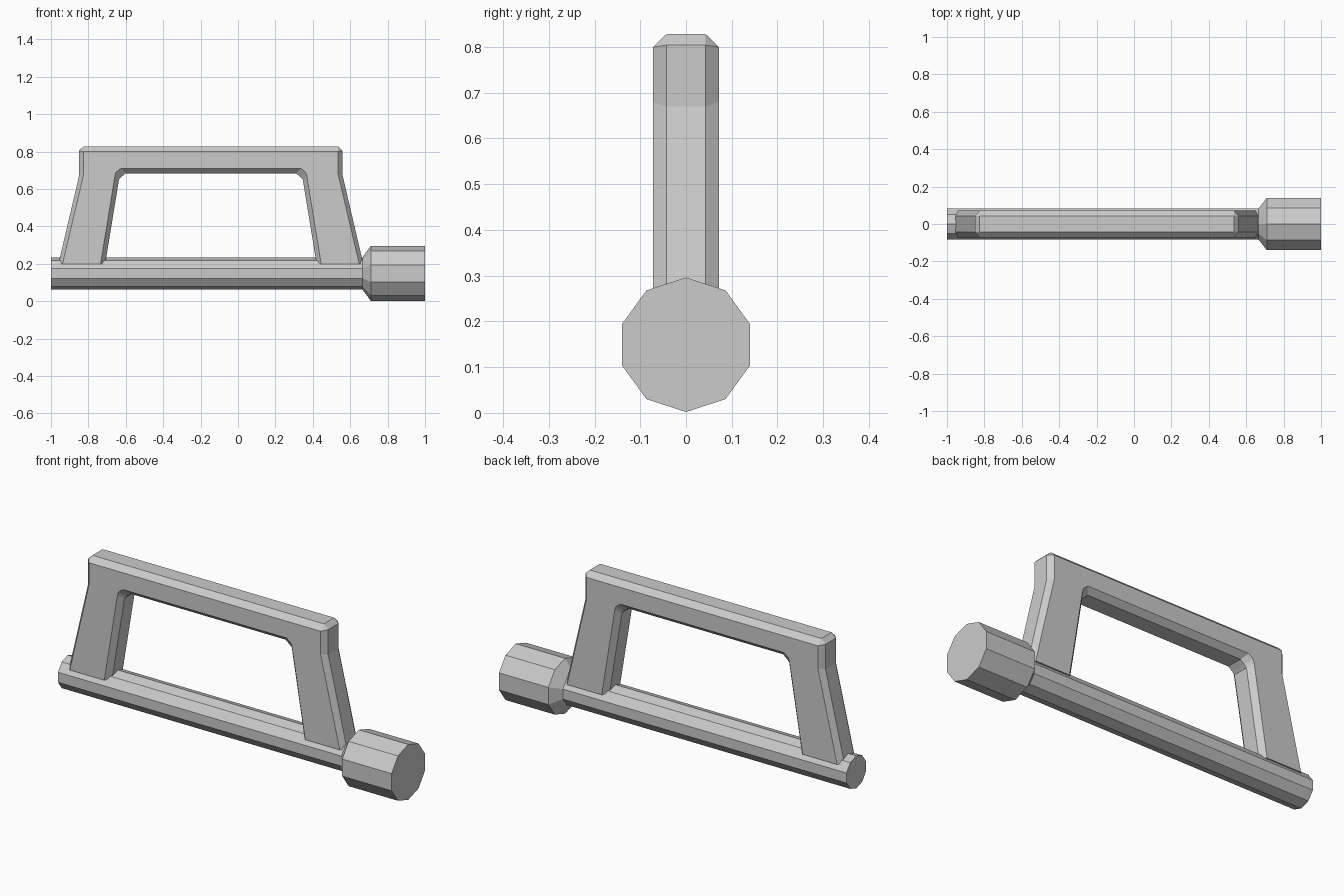
import bpy, bmesh, math

if "Cube" in bpy.data.objects:
    bpy.data.objects.remove(bpy.data.objects["Cube"])


def loft(name, rings):
    """Skin a list of equal-length point rings and cap both ends."""
    bm = bmesh.new()
    loops = [[bm.verts.new(p) for p in ring] for ring in rings]
    n = len(loops[0])
    for a, b in zip(loops, loops[1:]):
        for i in range(n):
            j = (i + 1) % n
            bm.faces.new((a[i], a[j], b[j], b[i]))
    bm.faces.new(loops[0])
    bm.faces.new(loops[-1])
    bmesh.ops.remove_doubles(bm, verts=bm.verts, dist=0.0005)
    bmesh.ops.recalc_face_normals(bm, faces=bm.faces)
    mesh = bpy.data.meshes.new(name)
    bm.to_mesh(mesh)
    bm.free()
    obj = bpy.data.objects.new(name, mesh)
    bpy.context.collection.objects.link(obj)
    return obj


# Ten-sided rod that flares into a thick end
def decagon(x, r, z=0.149):
    angles = [math.tau * i / 10 for i in range(10)]
    return [(x, r * math.sin(a), z + r * math.cos(a)) for a in angles]


loft("flared_rod", [decagon(x, r) for x, r in
                    ((-1, 0.086), (0.665, 0.086), (0.71, 0.147), (1, 0.147))])

# Bevelled handle: each station lists (x, z) of the outer flat,
# outer face edge, inner face edge and inner flat, relative to its centre
CX, FLAT, WIDE = -0.145, 0.043, 0.072
stations = [
    ((-0.815, 0.20), (-0.793, 0.20), (-0.590, 0.20), (-0.565, 0.20)),
    ((-0.705, 0.67), (-0.680, 0.68), (-0.513, 0.67), (-0.491, 0.652)),
    ((-0.705, 0.804), (-0.680, 0.80), (-0.507, 0.69), (-0.478, 0.665)),
    ((-0.680, 0.828), (-0.680, 0.80), (-0.481, 0.711), (-0.455, 0.684)),
]


def section(station, side):
    ys = (FLAT, WIDE, WIDE, FLAT)
    half = [(CX + side * x, y, z) for (x, z), y in zip(station, ys)]
    return half + [(x, -y, z) for x, y, z in reversed(half)]


loft("handle", [section(s, 1) for s in stations]
     + [section(s, -1) for s in reversed(stations)])
